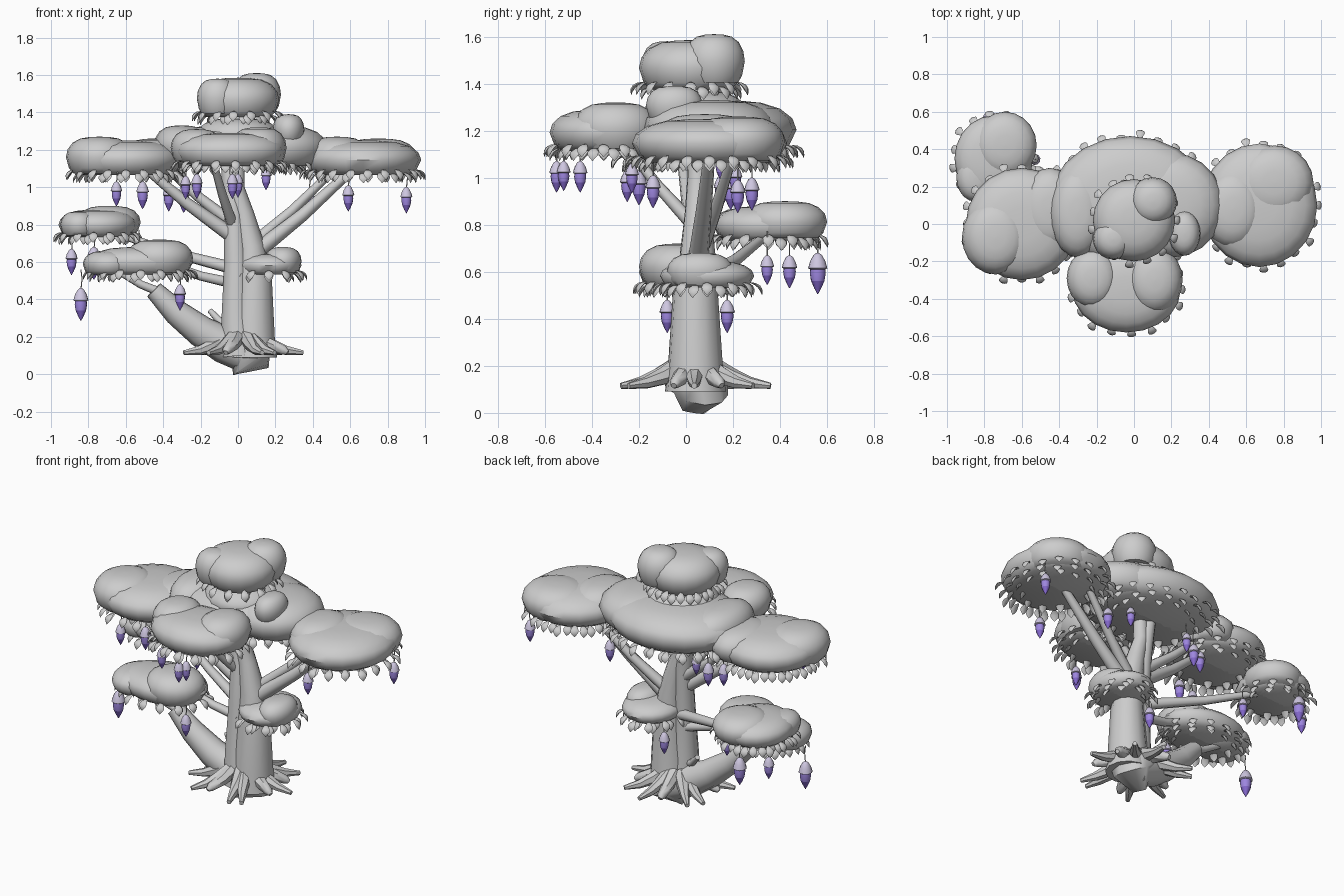
import bpy, bmesh, math
from mathutils import Vector


def material(name, rgb):
    m = bpy.data.materials.new(name)
    m.diffuse_color = (*rgb, 1)
    return m


GREY = material("grey", (0.61, 0.61, 0.61))
LAVENDER = material("lavender", (0.62, 0.57, 0.75))
VIOLET = material("violet", (0.34, 0.24, 0.74))
PURPLE = material("purple", (0.25, 0.15, 0.66))


def loft(bm, pts, sizes, sides, ref=(0.1, 1, 0.2), mat=0):
    """Skin elliptical rings along a path; sizes are (along ref, across ref)."""
    pts = [Vector(p) for p in pts]
    rings = []
    for i, p in enumerate(pts):
        d = (pts[min(i + 1, len(pts) - 1)] - pts[max(i - 1, 0)]).normalized()
        u = Vector(ref)
        u = (u - d * u.dot(d)).normalized()
        v = d.cross(u)
        a, b = sizes[i] if isinstance(sizes[i], tuple) else (sizes[i], sizes[i])
        rings.append([bm.verts.new(p + u * a * math.cos(t) + v * b * math.sin(t))
                      for t in (2 * math.pi * k / sides for k in range(sides))])
    faces = [bm.faces.new((r[k], r[(k + 1) % sides], s[(k + 1) % sides], s[k]))
             for r, s in zip(rings, rings[1:]) for k in range(sides)]
    faces += [bm.faces.new(rings[0][::-1]), bm.faces.new(rings[-1])]
    for f in faces:
        f.material_index = mat
        f.smooth = True


def finish(bm, name, mats, angle=50):
    bmesh.ops.recalc_face_normals(bm, faces=bm.faces)
    me = bpy.data.meshes.new(name)
    bm.to_mesh(me)
    bm.free()
    for m in mats:
        me.materials.append(m)
    me.set_sharp_from_angle(angle=math.radians(angle))
    ob = bpy.data.objects.new(name, me)
    bpy.context.collection.objects.link(ob)
    return ob


# Flat-bottomed cushion profile: (radius fraction, height fraction)
CUSHION = [(0.02, 0.08), (0.5, 0.05), (0.78, 0.02), (0.91, 0.16), (1, 0.45), (0.95, 0.66),
           (0.8, 0.84), (0.57, 0.95), (0.3, 0.99), (0.02, 1)]


def cushion(bm, x, y, rx, ry, z0, z1):
    loft(bm, [(x, y, z0 + (z1 - z0) * h) for r, h in CUSHION],
         [(rx * r, ry * r) for r, h in CUSHION], 20, ref=(1, 0, 0))


# Curled leaf: (outwards, down, half width)
LEAF = [(-0.012, 0.010, 0.005), (0.008, 0.004, 0.017), (0.024, -0.007, 0.024),
        (0.032, -0.020, 0.022), (0.036, -0.033, 0.011), (0.037, -0.044, 0.001)]


def leaf_rings(bm, x, y, rx, ry, z0, z1):
    for n, (f, h) in enumerate([(0.95, 0.12), (0.8, 0.03), (0.58, 0.05)]):
        count = max(8, round(math.pi * (rx + ry) * f / 0.09))
        for k in range(count):
            t = 2 * math.pi * (k + n * 0.5) / count
            out = Vector((math.cos(t), math.sin(t), 0))
            g = f + 0.04 * math.sin(k * 2.4)
            base = Vector((x + rx * g * out.x, y + ry * g * out.y, z0 + (z1 - z0) * h))
            loft(bm, [base + out * o + Vector((0, 0, d)) for o, d, w in LEAF],
                 [(w, w * 0.33) for o, d, w in LEAF], 6, ref=(-out.y, out.x, 0))


# Foliage: first cushion carries the leaves, the rest are lobes (x, y, rx, ry, z0, z1)
FOLIAGE = {
    "top_foliage": [(0.0, 0.02, 0.22, 0.22, 1.37, 1.585), (0.1, 0.12, 0.13, 0.13, 1.4, 1.61),
                    (-0.11, -0.08, 0.11, 0.11, 1.39, 1.58)],
    "centre_foliage": [(-0.02, 0.12, 0.43, 0.35, 1.10, 1.33), (0.2, 0.1, 0.28, 0.28, 1.11, 1.33),
                       (0.0, 0.04, 0.22, 0.22, 1.2, 1.37), (0.27, -0.05, 0.085, 0.12, 1.24, 1.39),
                       (-0.3, 0.06, 0.15, 0.24, 1.13, 1.33)],
    "right_foliage": [(0.67, 0.1, 0.31, 0.33, 1.06, 1.25), (0.75, 0.22, 0.21, 0.2, 1.07, 1.26),
                      (0.53, 0.08, 0.17, 0.21, 1.08, 1.27)],
    "left_foliage": [(-0.6, 0.0, 0.3, 0.3, 1.06, 1.25), (-0.74, -0.07, 0.18, 0.2, 1.07, 1.27),
                     (-0.45, 0.08, 0.16, 0.22, 1.08, 1.26)],
    "front_foliage": [(-0.04, -0.35, 0.29, 0.23, 1.11, 1.29), (-0.22, -0.29, 0.14, 0.16, 1.13, 1.31),
                      (0.11, -0.3, 0.15, 0.18, 1.12, 1.32)],
    "back_left_foliage": [(-0.75, 0.35, 0.21, 0.23, 0.73, 0.88), (-0.69, 0.42, 0.17, 0.18, 0.74, 0.9),
                          (-0.85, 0.25, 0.1, 0.13, 0.74, 0.87)],
    "low_left_foliage": [(-0.52, 0.0, 0.28, 0.2, 0.53, 0.68), (-0.42, -0.03, 0.18, 0.17, 0.54, 0.72),
                         (-0.69, -0.02, 0.14, 0.17, 0.53, 0.66)],
    "low_right_foliage": [(0.165, 0.09, 0.175, 0.2, 0.53, 0.645), (0.24, 0.06, 0.1, 0.14, 0.54, 0.68)],
}
for name, lobes in FOLIAGE.items():
    bm = bmesh.new()
    for lobe in lobes:
        cushion(bm, *lobe)
    finish(bm, name, [GREY])
    bm = bmesh.new()
    leaf_rings(bm, *lobes[0])
    finish(bm, name.replace("foliage", "leaves"), [GREY])

# Trunk: two stems grown together
bm = bmesh.new()
loft(bm, [(0.08, 0.04, 0.09), (0.08, 0.04, 0.2), (0.085, 0.04, 0.5), (0.07, 0.05, 0.68),
          (0.03, 0.05, 0.86), (-0.01, 0.05, 1.0), (0, 0.05, 1.4)],
     [0.13, 0.117, 0.097, 0.075, 0.055, 0.045, 0.035], 12)
loft(bm, [(0.01, 0.02, 0.1), (-0.01, 0.02, 0.3), (-0.01, 0.03, 0.6), (-0.02, 0.05, 0.85),
          (-0.04, 0.06, 1.0), (-0.06, 0.08, 1.18)],
     [0.105, 0.08, 0.065, 0.055, 0.045, 0.035], 10)
finish(bm, "trunk", [GREY])

# Thick leaning bough with its pointed foot and twig
bm = bmesh.new()
loft(bm, [(0.06, 0.06, 0.11), (-0.08, 0.05, 0.16), (-0.2, 0.03, 0.23), (-0.33, 0.02, 0.33),
          (-0.45, 0.01, 0.45)], [0.11, 0.1, 0.085, 0.07, 0.05], 10)
loft(bm, [(0.05, 0.05, 0.13), (0.06, 0.06, 0.09), (-0.015, 0.03, 0.004)],
     [(0.13, 0.13), (0.12, 0.12), (0.05, 0.006)], 9)
loft(bm, [(-0.42, 0.01, 0.44), (-0.52, 0.0, 0.48), (-0.64, 0.0, 0.55)], [0.025, 0.022, 0.018], 8)
finish(bm, "bough", [GREY])

# Branches: start, end, start radius, end radius
BRANCHES = [((-0.03, 0.04, 0.74), (-0.52, -0.02, 1.12), 0.042, 0.022),
            ((-0.02, 0.06, 0.8), (-0.42, 0.1, 1.14), 0.035, 0.02),
            ((0.08, 0.05, 0.64), (0.62, 0.1, 1.1), 0.045, 0.024),
            ((0.06, 0.06, 0.68), (0.52, 0.2, 1.1), 0.035, 0.02),
            ((-0.03, 0.03, 0.8), (-0.14, -0.27, 1.16), 0.03, 0.018),
            ((0.0, 0.06, 0.48), (-0.4, 0.02, 0.6), 0.03, 0.02),
            ((0.0, 0.06, 0.56), (-0.7, 0.36, 0.77), 0.035, 0.018),
            ((-0.04, 0.04, 0.25), (-0.15, 0.1, 0.34), 0.03, 0.015)]
bm = bmesh.new()
for a, b, ra, rb in BRANCHES:
    a, b = Vector(a), Vector(b)
    mid = (a + b) / 2 - Vector((0, 0, 0.015))
    loft(bm, [a, mid, b], [ra, (ra + rb) / 2, rb], 8)
finish(bm, "branches", [GREY])

# Spreading roots
bm = bmesh.new()
for k in range(14):
    t = 2 * math.pi * (k + 0.25 * math.sin(k * 3)) / 14
    out = Vector((math.cos(t), math.sin(t), 0))
    reach = 0.33 - 0.07 * (k % 3 == 1)
    c = Vector((0.02, 0.035, 0))
    loft(bm, [c + out * 0.07 + Vector((0, 0, 0.2)), c + out * 0.16 + Vector((0, 0, 0.155)),
              c + out * 0.24 + Vector((0, 0, 0.128)), c + out * reach + Vector((0, 0, 0.115))],
         [0.045, 0.037, 0.026, 0.013], 7)
finish(bm, "roots", [GREY])

# Hanging pods: x, y, top of cap, scale
PODS = [(-0.84, 0.0, 0.46, 1.25), (-0.89, 0.44, 0.67, 1), (-0.77, 0.56, 0.68, 1.25),
        (-0.53, 0.345, 0.67, 0.9), (-0.31, -0.08, 0.48, 1), (0.03, 0.175, 0.48, 1),
        (-0.65, -0.25, 1.03, 0.95), (-0.51, -0.2, 1.03, 1.05), (-0.37, 0.15, 1.01, 1),
        (-0.29, 0.19, 1.01, 1.05), (-0.28, -0.23, 1.06, 0.9), (-0.22, -0.45, 1.07, 0.95),
        (-0.03, -0.55, 1.07, 0.95), (0.0, -0.52, 1.07, 0.9), (-0.22, 0.21, 1.05, 0.9),
        (0.15, 0.15, 1.11, 0.9), (0.38, 0.22, 0.99, 1), (0.59, -0.14, 1.01, 1),
        (0.9, 0.28, 1.0, 1)]
CAP = [(0.0, 0.005), (-0.008, 0.015), (-0.028, 0.026), (-0.052, 0.033), (-0.056, 0.026)]
UPPER = [(-0.05, 0.025), (-0.07, 0.027), (-0.095, 0.023)]
TIP = [(-0.095, 0.023), (-0.12, 0.012), (-0.14, 0.001)]
bm = bmesh.new()
for x, y, z, s in PODS:
    for part, mat in ((CAP, 1), (UPPER, 2), (TIP, 3)):
        loft(bm, [(x, y, z + h * s) for h, r in part], [r * s for h, r in part], 10, mat=mat)
    loft(bm, [(x, y, z - 0.01), (x + 0.006, y, z + 0.05), (x, y, z + 0.1)], [0.003] * 3, 5)
finish(bm, "hanging_pods", [GREY, LAVENDER, VIOLET, PURPLE])
